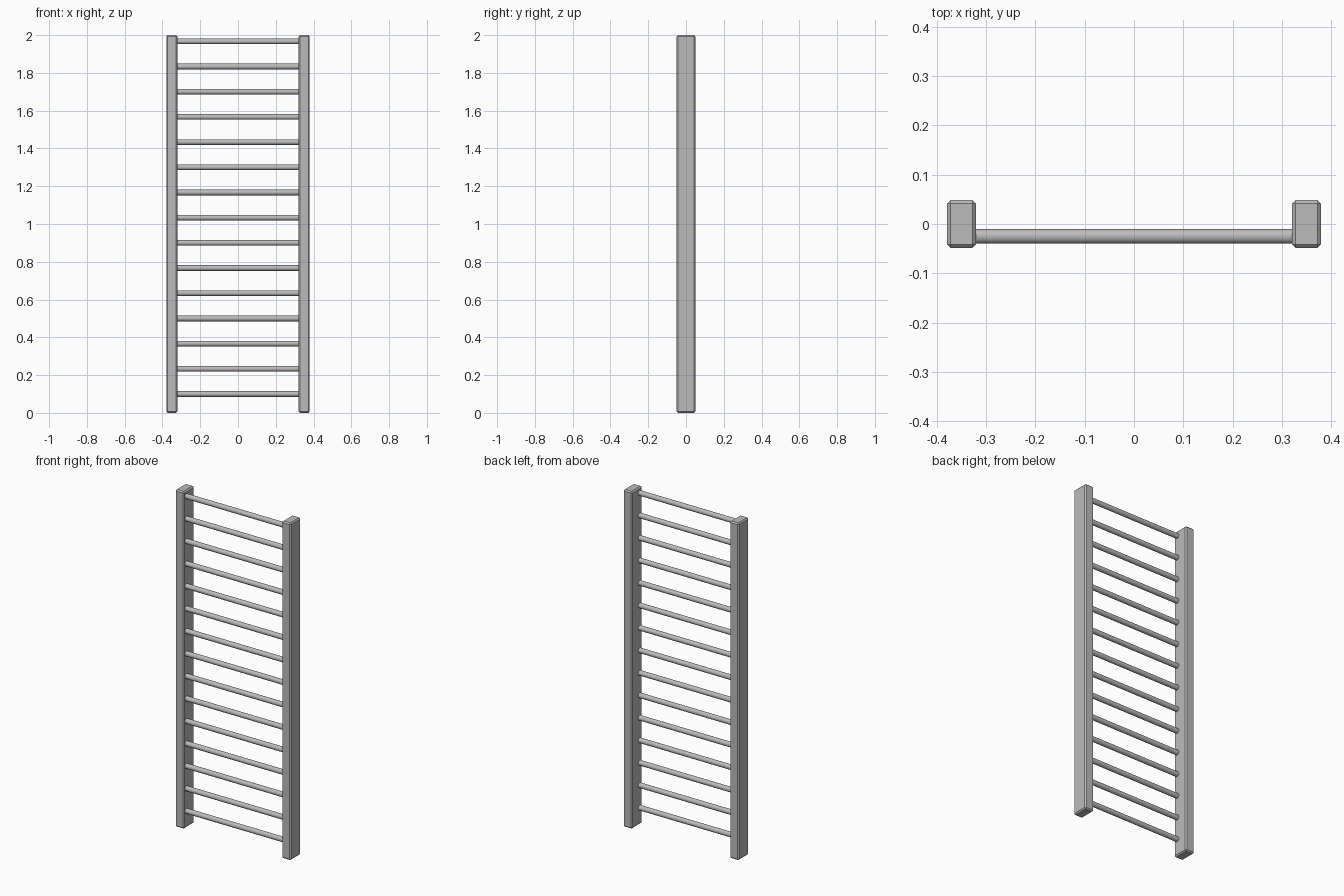
import bpy
import math

cube = bpy.data.objects.get("Cube")
if cube:
    bpy.data.objects.remove(cube, do_unlink=True)

HEIGHT = 2.0
POST_W, POST_D = 0.058, 0.098
POST_X = 0.35
RUNG_COUNT, RUNG_RADIUS = 15, 0.015
RUNG_Y, RUNG_BOTTOM, RUNG_TOP = -0.025, 0.1, 1.967

# Painted grey metal
grey = bpy.data.materials.new("grey")
grey.use_nodes = True
colour = (0.5, 0.5, 0.5, 1)
grey.diffuse_color = colour
grey.node_tree.nodes["Principled BSDF"].inputs["Base Color"].default_value = colour


def finish(name):
    obj = bpy.context.object
    obj.name = name
    obj.data.materials.append(grey)
    return obj


# Upright posts with chamfered edges
for side, x in (("left", POST_X), ("right", -POST_X)):
    bpy.ops.mesh.primitive_cube_add(size=1, location=(x, 0, HEIGHT / 2))
    post = finish(side + "_post")
    post.scale = (POST_W, POST_D, HEIGHT)
    bpy.ops.object.transform_apply(location=False, rotation=False, scale=True)
    bevel = post.modifiers.new("edge_bevel", "BEVEL")
    bevel.width = 0.007
    bevel.segments = 1

# Round rungs, running just inside the posts
step = (RUNG_TOP - RUNG_BOTTOM) / (RUNG_COUNT - 1)
for i in range(RUNG_COUNT):
    bpy.ops.mesh.primitive_cylinder_add(
        vertices=24, radius=RUNG_RADIUS, depth=2 * POST_X - POST_W + 0.01,
        location=(0, RUNG_Y, RUNG_BOTTOM + i * step),
        rotation=(0, math.pi / 2, 0))
    finish(f"rung_{i + 1}")
    bpy.ops.object.shade_smooth_by_angle(angle=math.radians(35))
